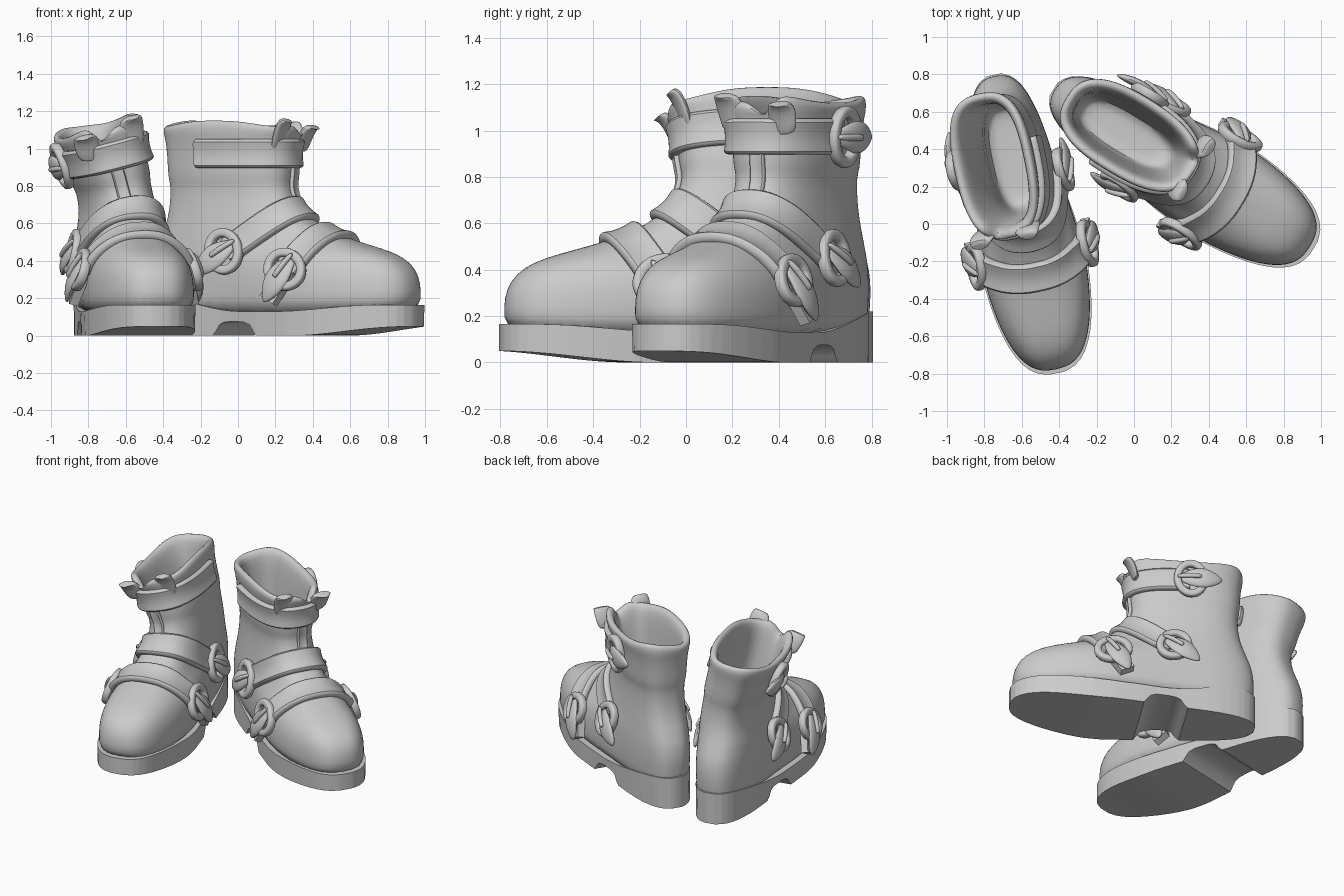
import bpy, bmesh
from math import sin, cos, pi, exp, radians
from mathutils import Vector
from mathutils.bvhtree import BVHTree

if "Cube" in bpy.data.objects:
    bpy.data.objects.remove(bpy.data.objects["Cube"])

SEG = 48


def smooth(a, b, t):
    t = min(1, max(0, (t - a) / (b - a)))
    return t * t * (3 - 2 * t)


def spow(c, p):
    return (1 if c >= 0 else -1) * abs(c) ** p


def ring(z, back, front, hb, hf, p=0.76, notch=0.0):
    """Horizontal foot outline; local x = outer side, -y = toe."""
    pts = []
    for i in range(SEG):
        a = 2 * pi * i / SEG
        u = (back + front) / 2 + (front - back) / 2 * spow(cos(a), p)
        h = hb + (hf - hb) * smooth(-0.4, 0.3, u)
        d = (a + pi) % (2 * pi) - pi
        dz = notch * (0.015 * sin(3 * a) - 0.08 * exp(-(d - 0.25) ** 2 / 0.04))
        pts.append(Vector((h * spow(sin(a), p), -u, z + dz)))
    return pts


def place(p, boot):
    """Lean the shaft, then put the boot in the world."""
    x, y, z = p
    a = boot["lean"] * smooth(0.5, 0.95, z)
    x, z = (x * cos(a) + (z - 0.72) * sin(a), 0.72 + (z - 0.72) * cos(a) - x * sin(a))
    n, d = boot["outer"], boot["toe"]
    return Vector((boot["pos"][0] + n[0] * x - d[0] * y, boot["pos"][1] + n[1] * x - d[1] * y, z))


def loft(name, boot, rings, loop=False, sub=1):
    bm = bmesh.new()
    vs = [[bm.verts.new(place(p, boot)) for p in r] for r in rings]
    m = len(vs[0])
    for i in range(len(vs) if loop else len(vs) - 1):
        r, s = vs[i], vs[(i + 1) % len(vs)]
        for j in range(m):
            bm.faces.new((r[j], r[(j + 1) % m], s[(j + 1) % m], s[j]))
    if not loop:
        bm.faces.new(vs[0])
        bm.faces.new(vs[-1])
    bmesh.ops.recalc_face_normals(bm, faces=bm.faces)
    me = bpy.data.meshes.new(name)
    bm.to_mesh(me)
    bm.free()
    ob = bpy.data.objects.new(boot["name"] + "_" + name, me)
    bpy.context.collection.objects.link(ob)
    if sub:
        mod = ob.modifiers.new("Subdivision", "SUBSURF")
        mod.levels = mod.render_levels = sub
    bpy.ops.object.select_all(action="DESELECT")
    bpy.context.view_layer.objects.active = ob
    ob.select_set(True)
    bpy.ops.object.shade_smooth_by_angle(angle=radians(70 if sub else 40))
    return ob


# Outer skin of the boot: z, back, front, heel half-width, fore half-width
SKIN = [(0.10, -0.795, 0.79, .212, .276), (0.20, -0.805, 0.797, .222, .284), (0.28, -0.81, 0.795, .226, .284),
        (0.35, -0.81, 0.77, .226, .274), (0.41, -0.80, 0.71, .224, .252), (0.45, -0.79, 0.62, .220, .225),
        (0.485, -0.775, 0.49, .213, .200), (0.525, -0.76, 0.34, .205, .183), (0.57, -0.74, 0.22, .198, .177),
        (0.63, -0.72, 0.12, .190, .172), (0.70, -0.705, 0.045, .183, .168), (0.80, -0.70, 0.01, .180, .165),
        (0.835, -0.71, 0.02, .194, .178), (0.90, -0.715, 0.025, .198, .183), (1.02, -0.72, 0.03, .205, .19),
        (1.08, -0.735, 0.055, .222, .21)]
RIM = [(1.125, -0.735, 0.06, .225, .215), (1.14, -0.715, 0.04, .205, .195), (1.125, -0.685, 0.01, .175, .165),
       (1.06, -0.67, -0.01, .16, .15)]
LINING = [(0.90, -0.665, -0.03, .145, .14), (0.70, -0.66, -0.05, .135, .13), (0.45, -0.65, -0.07, .12, .115),
          (0.37, -0.63, -0.10, .11, .105), (0.36, -0.58, -0.15, .06, .06), (0.36, -0.40, -0.33, .01, .01)]
outer = [ring(*s) for s in SKIN]
flat = [p for r in outer for p in r]
skin = BVHTree.FromPolygons(flat, [(i * SEG + j, i * SEG + (j + 1) % SEG, (i + 1) * SEG + (j + 1) % SEG, (i + 1) * SEG + j)
                                   for i in range(len(outer) - 1) for j in range(SEG)])

PUFF = [(-1, -.6), (-1, .6), (-.8, 1.1), (-.5, .75), (.5, .75), (.8, 1.1), (1, .6), (1, -.6)]


def frames(rays):
    """Follow the skin along a fan of rays: point, tangent, normal, binormal."""
    pairs = []
    for o, d in rays:
        h = skin.ray_cast(o, d)
        if h[0] is not None:
            pairs.append((h[0], h[1] if h[1].dot(d) > 0 else -h[1]))
    out, k = [], len(pairs)
    for i in range(k):
        lo, hi = max(0, i - 1), min(k - 1, i + 1)
        t = (pairs[hi][0] - pairs[lo][0]).normalized()
        n = sum((pairs[j][1] for j in range(max(0, i - 2), min(k, i + 3))), Vector())
        n = (n - t * n.dot(t)).normalized()
        out.append((pairs[i][0], t, n, t.cross(n)))
    return out


def strap(name, boot, rays, hw, th):
    fr = frames(rays)
    loft(name, boot, [[p + b * (hw * s) + n * (th * q) for s, q in PUFF] for p, t, n, b in fr])
    return fr


def fan(u, z, eu, ez, a0, a1, n=26):
    o, e = Vector((0, -u, z)), Vector((0, -eu, ez)).normalized()
    angles = [radians(a0 + (a1 - a0) * i / (n - 1)) for i in range(n)]
    return [(o, e * cos(a) + Vector((1, 0, 0)) * sin(a)) for a in angles]


def buckle(name, boot, frame, out, tail):
    """Oval ring, pin, leaf-shaped strap tip and an optional square tail."""
    p, t, n, b = frame
    t = t * out
    c = p + n * 0.035
    rings = []
    for i in range(28):
        a = 2 * pi * i / 28
        e = t * (0.09 * cos(a)) + b * (0.11 * sin(a))
        r = e.normalized()
        rings.append([c + e + r * (0.026 * x) + n * (0.028 * y) for x, y in
                      ((-1, -1), (-1, .7), (-.6, 1), (.6, 1), (1, .7), (1, -1))])
    loft(name + "_buckle_ring", boot, rings, loop=True)

    def rod(part, stations):
        loft(part, boot, [[p + t * s + n * h + b * (w * cos(2 * pi * k / 10)) + n * (d * sin(2 * pi * k / 10))
                           for k in range(10)] for s, h, w, d in stations])
    rod(name + "_strap_tip", [(-.07, .04, .03, .012), (-.03, .05, .05, .02), (.03, .06, .076, .027),
                              (.10, .06, .076, .027), (.16, .05, .05, .022), (.21, .04, .01, .008)])
    rod(name + "_buckle_pin", [(-.10, .06, .014, .014), (-.04, .08, .016, .016), (.05, .09, .016, .016),
                               (.065, .085, .012, .012)])
    if tail:
        loft(name + "_strap_tail", boot, [[p + t * s + b * (.05 * x) + n * (.01 + .025 * y) for x, y in
                                           ((-1, -1), (-1, 1), (1, 1), (1, -1))] for s in (-.02, .08, .19)], sub=0)


def build(boot):
    # Upper: skin, rolled rim and lining in one shell
    loft("upper", boot, outer + [ring(*s, notch=1) for s in RIM] + [ring(*s) for s in LINING])

    # Sole with toe spring and a rounded notch ahead of the heel
    half = ring(0, -0.815, 0.815, .225, .290)[1:SEG // 2]
    fine = [Vector((.04, -0.815, 0))]
    for q, r in zip(half, half[1:]):
        fine += [q.lerp(r, k / 4) for k in range(4)]
    fine += [half[-1], Vector((.04, 0.815, 0))]
    secs = []
    for q in fine:
        w, u = q.x, -q.y
        k = (u + 0.19) / 0.13
        low = 0.05 * smooth(0.2, 0.85, u) + 0.075 * max(0, 1 - k ** 4) ** 0.5
        top = 0.13 + 0.035 * smooth(0.1, 0.7, u) + 0.09 * smooth(0.15, 0.8, -u)
        secs.append([Vector((s * w, -u, z)) for s, z in ((-.985, low), (.985, low), (1, top), (-1, top))])
    loft("sole", boot, secs, sub=0)

    # Toe and instep straps, buckled on both sides
    for name, rays, hw, tail in (("toe", fan(.11, .24, .5, .87, -66, 66), .085, True),
                                 ("instep", fan(-.30, .40, .81, .58, -72, 72), .082, False)):
        fr = strap(name + "_strap", boot, rays, hw, .045)
        buckle(name + "_inner", boot, fr[0], -1, tail)
        buckle(name + "_outer", boot, fr[-1], 1, tail)

    # Ankle strap round the front, buckled on the outside
    fr = strap("ankle_strap", boot, fan(-.33, .975, 1, 0, -122, 98, 40), .08, .04)
    buckle("ankle", boot, fr[-1], 1, False)

    # Front placket below the cuff
    strap("front_placket", boot, [(Vector((.03, .3, .62 + .04 * i)), Vector((0, -1, 0))) for i in range(9)], .036, .02)

    # Curled lapels at the throat
    for name, x, dx, up in (("inner_lapel", -.09, -.03, .02), ("outer_lapel", .14, .03, -.02)):
        path = [(-.01, .98, .07), (.01, 1.05, .075), (.03, 1.10, .075), (.055, 1.135, .062), (.075, 1.13, .04)]
        loft(name, boot, [[Vector((x + dx * i / 4 + w * cos(2 * pi * k / 10), -u + .02 * sin(2 * pi * k / 10),
                                   z + up * i / 4 + .014 * sin(2 * pi * k / 10))) for k in range(10)]
                          for i, (u, z, w) in enumerate(path)])


def facing(deg):
    return (sin(radians(deg)), -cos(radians(deg)))


d1, d2 = facing(11.8), facing(58.5)
build({"name": "right_foot", "pos": (-.58, 0), "toe": d1, "outer": (d1[1], -d1[0]), "lean": .26})
build({"name": "left_foot", "pos": (.265, .295), "toe": d2, "outer": (-d2[1], d2[0]), "lean": 0})
